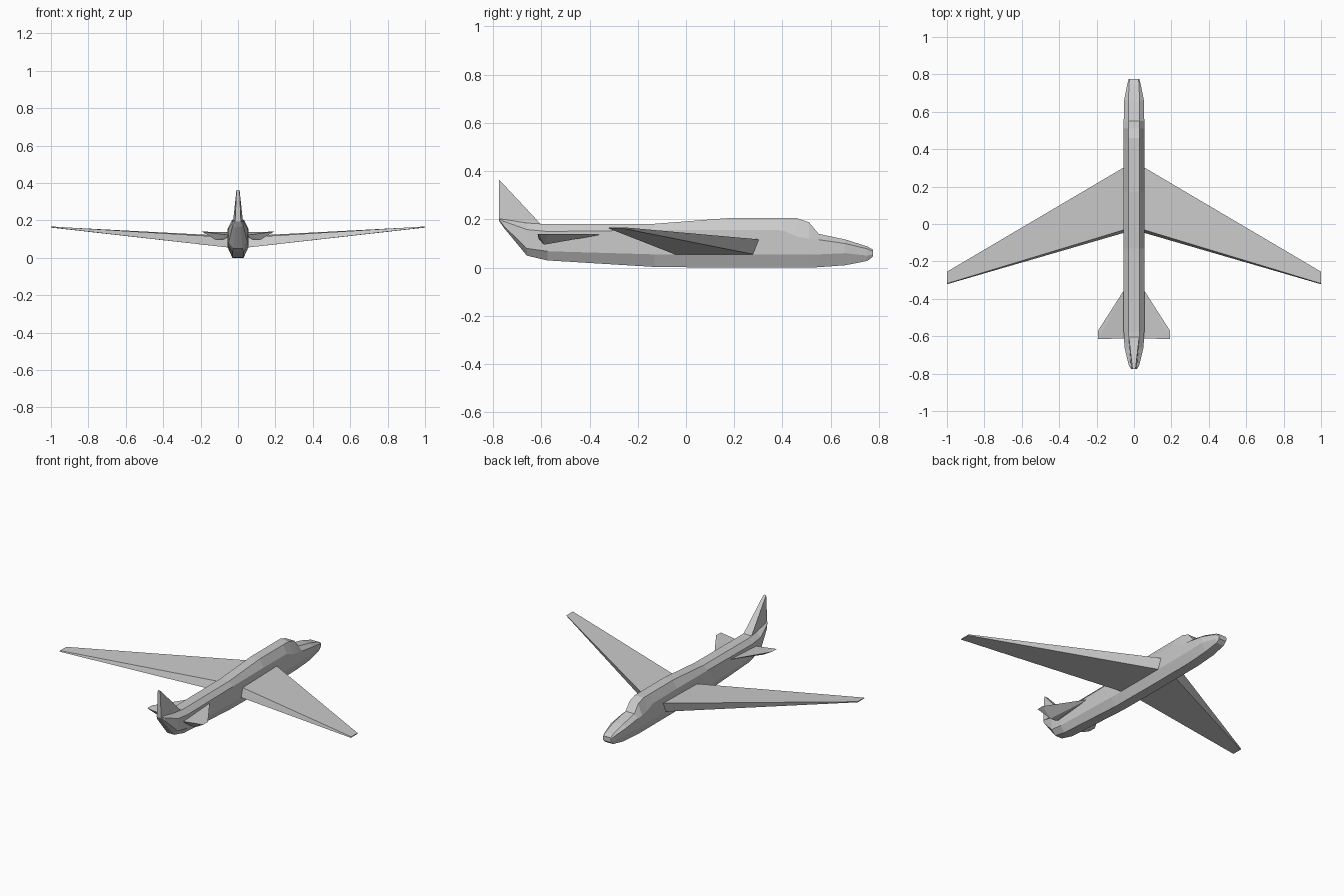
import bpy, bmesh


def finish(name, bm, mirror=False):
    bmesh.ops.recalc_face_normals(bm, faces=bm.faces)
    mesh = bpy.data.meshes.new(name)
    bm.to_mesh(mesh)
    bm.free()
    ob = bpy.data.objects.new(name, mesh)
    bpy.context.collection.objects.link(ob)
    if mirror:
        mod = ob.modifiers.new("Mirror", 'MIRROR')
        mod.use_axis[0] = True
        mod.use_mirror_merge = False
    return ob


def loft(name, rings, mirror=False):
    """Skin a row of equally sized point rings and cap both ends."""
    bm = bmesh.new()
    rows = [[bm.verts.new(p) for p in ring] for ring in rings]
    n = len(rows[0])
    for a, b in zip(rows, rows[1:]):
        for i in range(n):
            j = (i + 1) % n
            bm.faces.new((a[i], a[j], b[j], b[i]))
    bm.faces.new(rows[0])
    bm.faces.new(rows[-1])
    return finish(name, bm, mirror)


def octagon(y, bottom, low, high, top, side, flat):
    right = [(flat, y, bottom), (side, y, low), (side, y, high), (flat, y, top)]
    return right + [(-x, y, z) for x, y, z in reversed(right)]


# Fuselage: y, bottom, lower edge, upper edge, top, side half-width, flat half-width
stations = [
    (-0.775, 0.194, 0.198, 0.202, 0.206, 0.016, 0.012),
    (-0.755, 0.165, 0.172, 0.192, 0.202, 0.028, 0.014),
    (-0.660, 0.050, 0.080, 0.158, 0.185, 0.051, 0.024),
    (-0.575, 0.030, 0.068, 0.150, 0.180, 0.055, 0.030),
    (-0.130, 0.003, 0.055, 0.155, 0.182, 0.055, 0.030),
    (0.170, 0.000, 0.055, 0.157, 0.205, 0.055, 0.030),
    (0.400, 0.000, 0.055, 0.155, 0.205, 0.055, 0.030),
    (0.460, 0.000, 0.055, 0.130, 0.205, 0.055, 0.030),
    (0.510, 0.000, 0.055, 0.120, 0.188, 0.055, 0.030),
    (0.550, 0.002, 0.055, 0.116, 0.140, 0.055, 0.030),
    (0.660, 0.010, 0.060, 0.100, 0.117, 0.053, 0.030),
    (0.752, 0.028, 0.050, 0.078, 0.088, 0.035, 0.026),
    (0.775, 0.046, 0.054, 0.068, 0.075, 0.028, 0.024),
]
loft("fuselage", [octagon(*s) for s in stations])

# Swept wings with dihedral
wing_root = [(0.05, 0.305, 0.117), (0.05, 0.280, 0.055),
             (0.05, -0.046, 0.055), (0.05, -0.030, 0.110)]
wing_tip = [(1.0, -0.255, 0.167), (1.0, -0.258, 0.162),
            (1.0, -0.322, 0.163), (1.0, -0.318, 0.168)]
loft("wings", [wing_root, wing_tip], mirror=True)

# Tailplanes: flat top with a keeled underside
bm = bmesh.new()
for p in [(0.048, -0.345, 0.138), (0.048, -0.612, 0.122),
          (0.192, -0.570, 0.140), (0.192, -0.615, 0.140),
          (0.048, -0.600, 0.115), (0.080, -0.590, 0.095), (0.118, -0.590, 0.095)]:
    bm.verts.new(p)
bmesh.ops.convex_hull(bm, input=bm.verts)
finish("tailplanes", bm, mirror=True)

# Fin: triangular blade thinning upward
fin_base = [(-0.028, -0.600, 0.178), (0.028, -0.600, 0.178),
            (0.015, -0.775, 0.200), (-0.015, -0.775, 0.200)]
fin_tip = [(-0.009, -0.768, 0.358), (0.009, -0.768, 0.358),
           (0.008, -0.775, 0.363), (-0.008, -0.775, 0.363)]
loft("fin", [fin_base, fin_tip])
